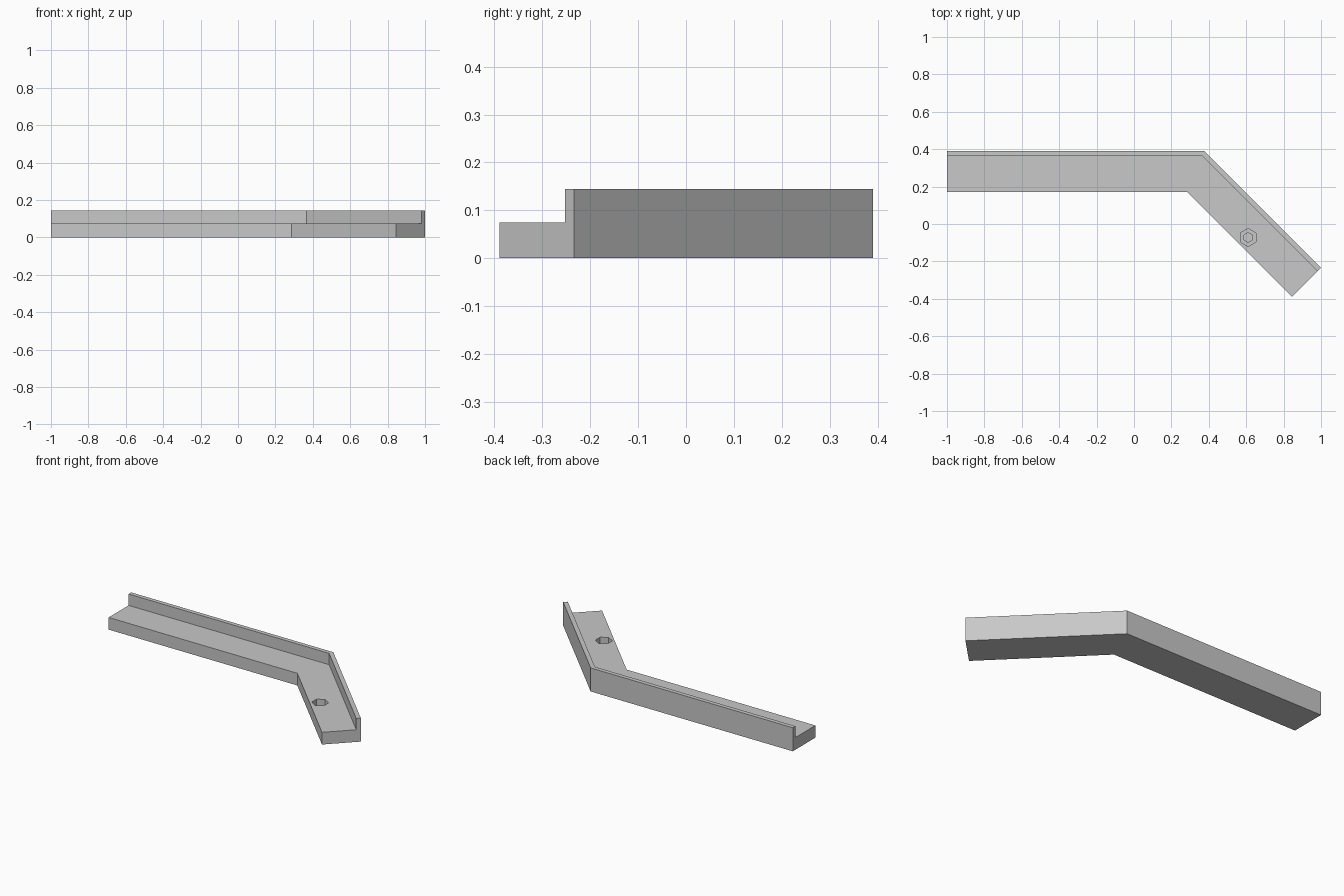
import bpy, bmesh, math
from mathutils import Vector

cube = bpy.data.objects.get("Cube")
if cube:
    bpy.data.objects.remove(cube, do_unlink=True)

grey = bpy.data.materials.new("light_grey")
grey.use_nodes = True
colour = (0.58, 0.58, 0.58, 1)
grey.diffuse_color = colour
grey.node_tree.nodes["Principled BSDF"].inputs["Base Color"].default_value = colour


def loft(name, rings):
    """Join rings of equal length into a closed solid."""
    bm = bmesh.new()
    loops = [[bm.verts.new(p) for p in ring] for ring in rings]
    n = len(loops[0])
    for a, b in zip(loops, loops[1:]):
        for i in range(n):
            j = (i + 1) % n
            bm.faces.new((a[i], a[j], b[j], b[i]))
    bm.faces.new(loops[0])
    bm.faces.new(loops[-1])
    bmesh.ops.recalc_face_normals(bm, faces=bm.faces)
    mesh = bpy.data.meshes.new(name)
    bm.to_mesh(mesh)
    bm.free()
    mesh.materials.append(grey)
    obj = bpy.data.objects.new(name, mesh)
    bpy.context.collection.objects.link(obj)
    return obj


def hexagon(radius, z):
    angles = [math.radians(90 + 60 * i) for i in range(6)]
    return [(0.61 + radius * math.cos(a), -0.072 + radius * math.sin(a), z) for a in angles]


# Bent rail: L-shaped section (inward offset, height) swept along a mitred path
section = [(0, 0), (0, 0.145), (0.026, 0.145), (0.026, 0.075), (0.22, 0.075), (0.22, 0)]
s = math.sqrt(0.5)
path = [
    (Vector((-1, 0.39, 0)), Vector((0, -1, 0))),
    (Vector((0.376, 0.39, 0)), Vector((-math.tan(math.pi / 8), -1, 0))),
    (Vector((1, -0.234, 0)), Vector((-s, -s, 0))),
]
rail = loft("bent_rail", [[p + inward * o + Vector((0, 0, z)) for o, z in section]
                          for p, inward in path])

# Hexagonal pocket with a narrower blind hole in its floor
pocket = loft("pocket_cutter", [hexagon(0.026, 0.015), hexagon(0.026, 0.03),
                                hexagon(0.048, 0.03), hexagon(0.048, 0.1)])
pocket.hide_render = True
cut = rail.modifiers.new("pocket", "BOOLEAN")
cut.operation = "DIFFERENCE"
cut.solver = "EXACT"
cut.object = pocket
bpy.context.view_layer.objects.active = rail
rail.select_set(True)
bpy.ops.object.modifier_apply(modifier=cut.name)
bpy.data.objects.remove(pocket, do_unlink=True)
